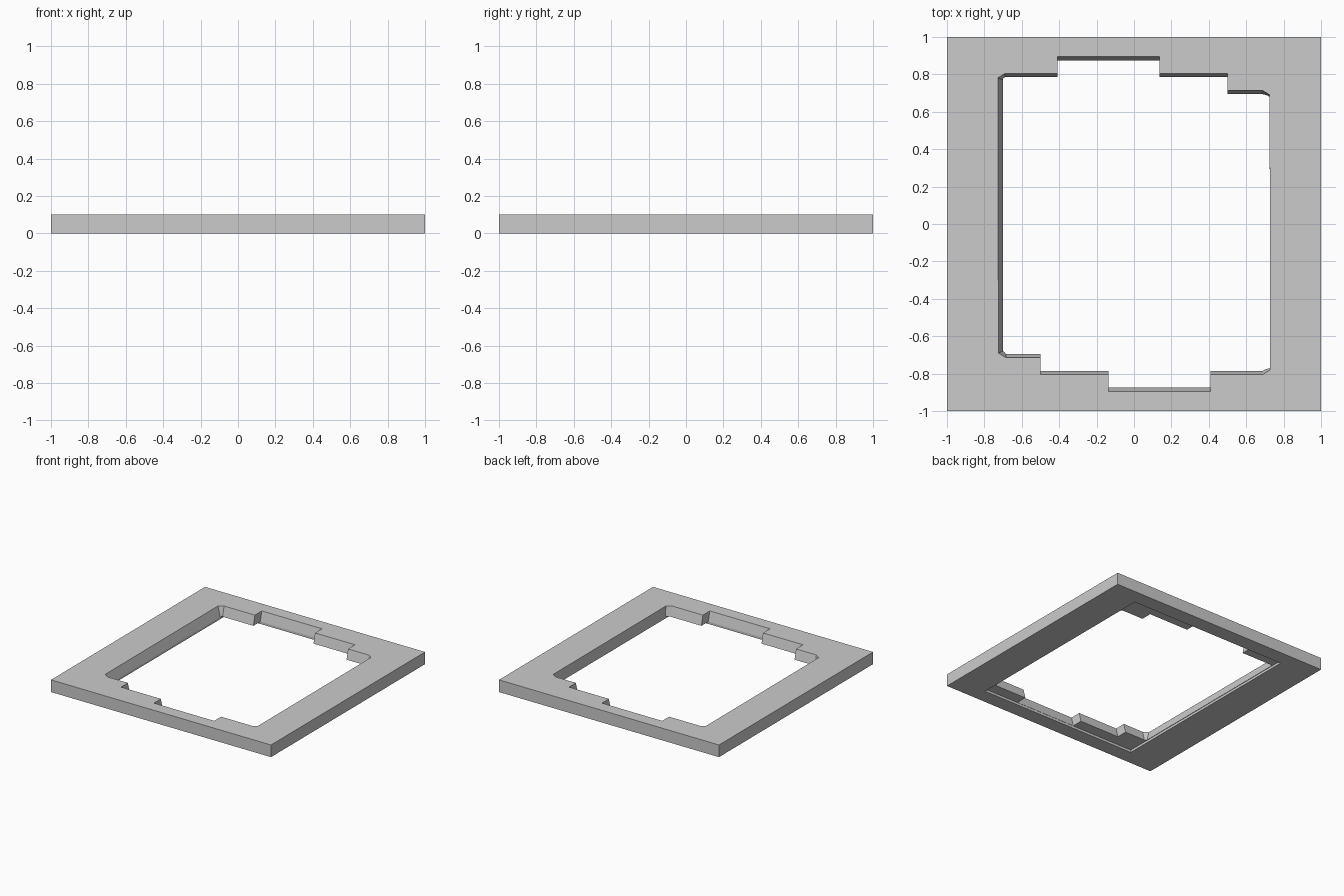
import bpy, bmesh

if "Cube" in bpy.data.objects:
    bpy.data.objects.remove(bpy.data.objects["Cube"])

T, LIP = 0.1, 0.02          # plate thickness, height of the thin bottom lip


def mesh_object(name, rings):
    """Closed solid lofted between two rings of points."""
    bm = bmesh.new()
    lower, upper = [[bm.verts.new(p) for p in r] for r in rings]
    n = len(lower)
    bm.faces.new(lower[::-1])
    bm.faces.new(upper)
    for i in range(n):
        j = (i + 1) % n
        bm.faces.new((lower[i], lower[j], upper[j], upper[i]))
    bmesh.ops.recalc_face_normals(bm, faces=bm.faces)
    me = bpy.data.meshes.new(name)
    bm.to_mesh(me)
    bm.free()
    ob = bpy.data.objects.new(name, me)
    bpy.context.collection.objects.link(ob)
    return ob


def box(name, x0, x1, y0, y1, z0, z1):
    pts = [(x0, y0), (x1, y0), (x1, y1), (x0, y1)]
    return mesh_object(name, [[(x, y, z) for x, y in pts] for z in (z0, z1)])


# square plate
plate = box("frame_plate", -1, 1, -1, 1, 0, T)

# stepped opening: back half of the outline, turned half a circle for the front
half = [(-0.728, 0.78), (-0.69, 0.805), (-0.41, 0.805), (-0.41, 0.895),
        (0.137, 0.895), (0.137, 0.805), (0.50, 0.805), (0.50, 0.715),
        (0.685, 0.715), (0.725, 0.69)]
top = (half + [(-x, -y) for x, y in half])[::-1]


def wall(x, y, z):
    """Point on the sloping opening wall at height z."""
    t = (T - z) / (T - LIP)
    dy = (0.01 if abs(x) > 0.72 else 0.02) * (-1 if y > 0 else 1)
    dx = max(x, -0.70) - x
    return (x + dx * t, y + dy * t, z)


opening = mesh_object("opening_cutter",
                      [[wall(x, y, z) for x, y in top] for z in (-0.01, T + 0.01)])

# rectangular recess under the steps
recess = box("recess_cutter", -0.704, 0.728, -0.877, 0.877, -0.05, LIP)

for cutter in (opening, recess):
    cutter.hide_render = True
    cutter.hide_viewport = False
    cutter.display_type = 'WIRE'
    mod = plate.modifiers.new(cutter.name, 'BOOLEAN')
    mod.operation = 'DIFFERENCE'
    mod.solver = 'EXACT'
    mod.object = cutter
